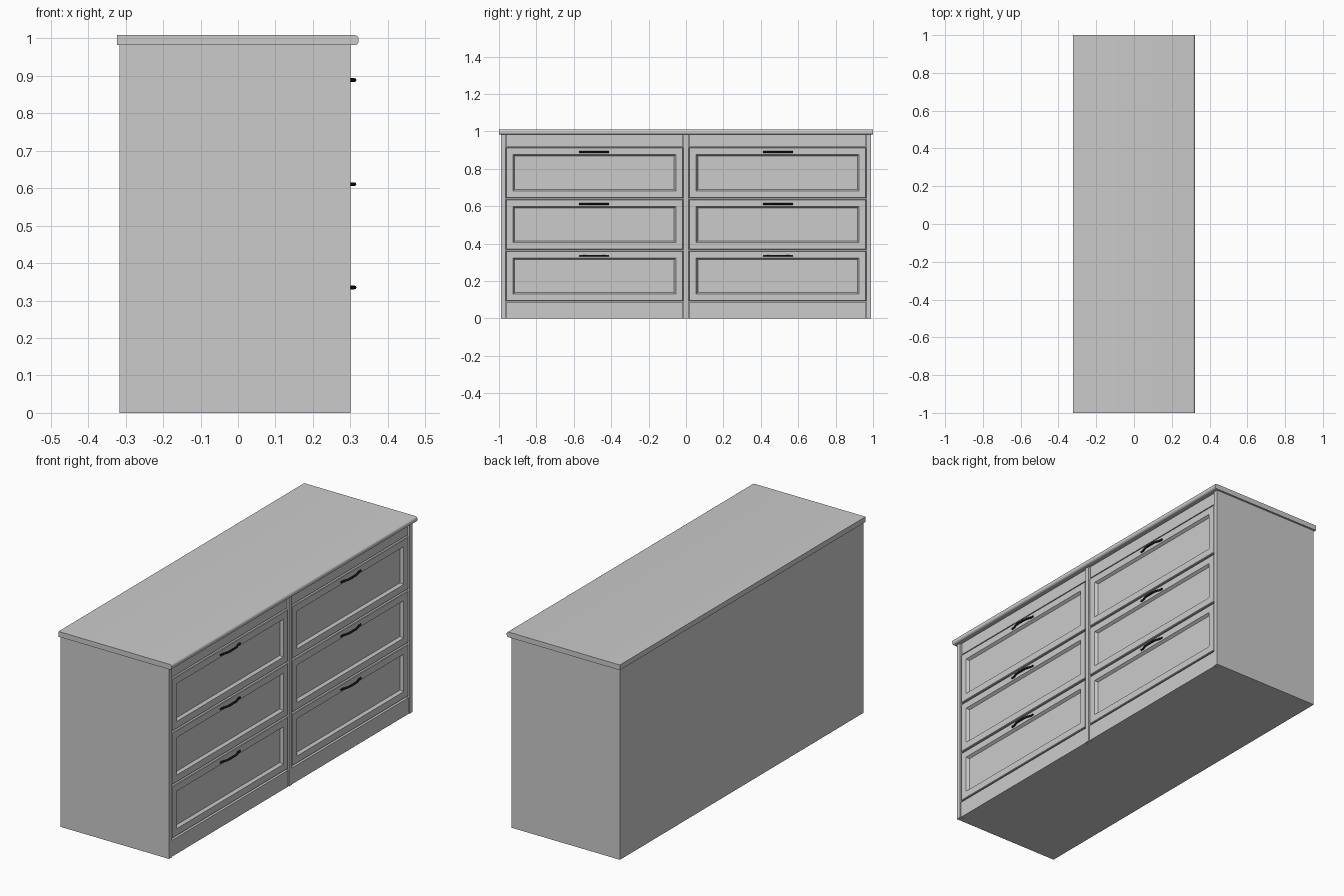
import bpy, bmesh
from mathutils import Vector

default = bpy.data.objects.get("Cube")
if default:
    bpy.data.objects.remove(default, do_unlink=True)


def material(name, rgb):
    m = bpy.data.materials.new(name)
    m.use_nodes = True
    m.diffuse_color = (*rgb, 1)
    m.node_tree.nodes["Principled BSDF"].inputs["Base Color"].default_value = (*rgb, 1)
    return m


PAINT = material("pale grey paint", (0.6, 0.6, 0.6))
BLACK = material("black metal", (0.01, 0.01, 0.01))


def finish(name, bm, mat):
    bmesh.ops.recalc_face_normals(bm, faces=bm.faces)
    mesh = bpy.data.meshes.new(name)
    bm.to_mesh(mesh)
    bm.free()
    mesh.materials.append(mat)
    obj = bpy.data.objects.new(name, mesh)
    bpy.context.collection.objects.link(obj)
    return obj


def box_mesh(x, y, z):
    bm = bmesh.new()
    bmesh.ops.create_cube(bm, size=1)
    for v in bm.verts:
        v.co = Vector([(a + b) / 2 + c * (b - a) for (a, b), c in zip((x, y, z), v.co)])
    return bm


def box(name, x, y, z, mat=PAINT):
    return finish(name, box_mesh(x, y, z), mat)


def smooth(obj):
    bpy.ops.object.select_all(action="DESELECT")
    obj.select_set(True)
    bpy.context.view_layer.objects.active = obj
    bpy.ops.object.shade_smooth_by_angle()


BACK, FRONT = -0.317, 0.3
SIDE, BODY_TOP = 0.99, 0.982

# Carcass with side panels and centre divider
box("carcass", (BACK, 0.28), (-SIDE, SIDE), (0, BODY_TOP))
box("centre_divider", (0.275, FRONT), (-0.013, 0.013), (0, BODY_TOP))
for side, s in (("left", 1), ("right", -1)):
    box(side + "_stile", (0.275, FRONT), sorted((s * 0.966, s * SIDE)), (0, BODY_TOP))

# Worktop with a rounded front edge
bm = box_mesh((-0.323, 0.322), (-1, 1), (BODY_TOP, 1.009))
edges = [e for e in bm.edges if all(v.co.x > 0.3 for v in e.verts)
         and abs(e.verts[0].co.y - e.verts[1].co.y) > 1]
bmesh.ops.bevel(bm, geom=edges, offset=0.011, segments=4, profile=0.5, affect="EDGES")
smooth(finish("worktop", bm, PAINT))


# Drawer front with a sloped, recessed centre panel
def drawer(name, y, z):
    bm = box_mesh((0.27, 0.297), y, z)
    face = max(bm.faces, key=lambda f: f.calc_center_median().x)
    rim = [e for e in face.edges]
    bmesh.ops.bevel(bm, geom=rim, offset=0.003, segments=1, affect="EDGES")
    face = max(bm.faces, key=lambda f: f.calc_center_median().x)
    bmesh.ops.inset_region(bm, faces=[face], thickness=0.049)
    bmesh.ops.inset_region(bm, faces=[face], thickness=0.012, depth=-0.014)
    finish(name, bm, PAINT)


# Bowed pull handle swept along a curve
def handle(name, y, z):
    curve = bpy.data.curves.new(name, "CURVE")
    curve.dimensions = "3D"
    curve.bevel_depth = 0.005
    curve.bevel_resolution = 2
    curve.resolution_u = 5
    curve.use_fill_caps = True
    half = [(0.299, 0.08), (0.301, 0.062), (0.309, 0.04), (0.311, 0.02)]
    path = [(x, -d) for x, d in half] + [(0.311, 0)] + [(x, d) for x, d in half[::-1]]
    spline = curve.splines.new("BEZIER")
    spline.bezier_points.add(len(path) - 1)
    for p, (x, d) in zip(spline.bezier_points, path):
        p.co = (x, y + d, z)
        p.handle_left_type = p.handle_right_type = "AUTO"
    curve.materials.append(BLACK)
    obj = bpy.data.objects.new(name, curve)
    bpy.context.collection.objects.link(obj)


rows = (("bottom", 0.092, 0.36), ("middle", 0.368, 0.636), ("top", 0.644, 0.914))
for side, s in (("left", 1), ("right", -1)):
    span = sorted((s * 0.017, s * 0.962))
    box(side + "_top_rail", (0.275, 0.292), span, (0.92, BODY_TOP))
    box(side + "_plinth", (0.275, 0.297), span, (0, 0.084))
    for row, low, high in rows:
        drawer(f"{side}_{row}_drawer", span, (low, high))
        handle(f"{side}_{row}_handle", s * 0.491, high - 0.025)
